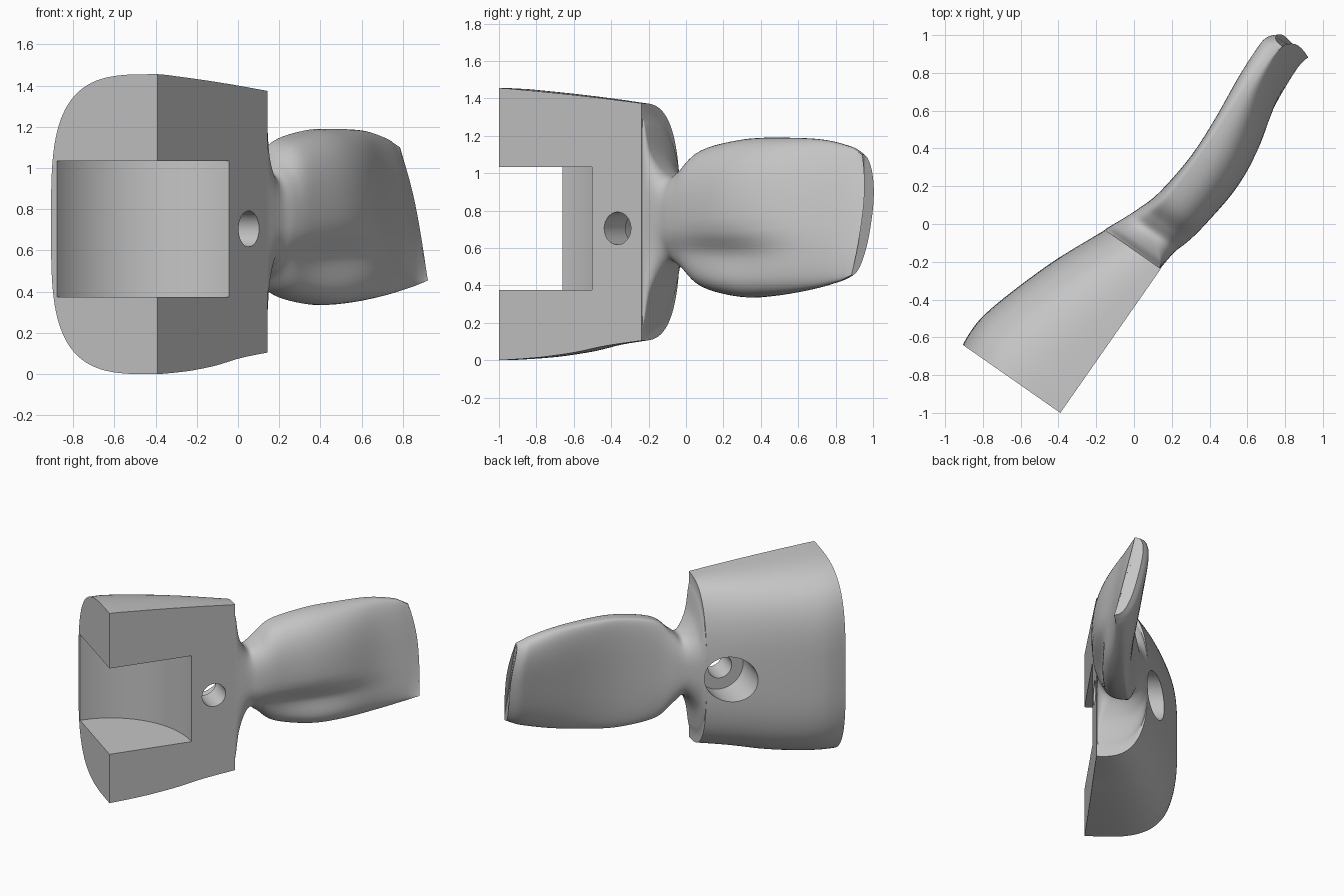
import bpy, bmesh, math
from mathutils import Vector

default = bpy.data.objects.get("Cube")
if default:
    bpy.data.objects.remove(default, do_unlink=True)

grey = bpy.data.materials.new("plain grey")
grey.use_nodes = True
tone = (0.56, 0.56, 0.56, 1)
grey.diffuse_color = tone
grey.node_tree.nodes["Principled BSDF"].inputs["Base Color"].default_value = tone


def spline(rows, steps):
    """Catmull-Rom interpolation through rows of station values."""
    rows = [Vector(r) for r in rows]
    out = []
    for i in range(len(rows) - 1):
        a, b = rows[max(i - 1, 0)], rows[i]
        c, d = rows[i + 1], rows[min(i + 2, len(rows) - 1)]
        for k in range(steps):
            t = k / steps
            out.append((b * 2 + (c - a) * t + (a * 2 - b * 5 + c * 4 - d) * t * t
                        + (b * 3 - a - c * 3 + d) * t ** 3) / 2)
    return out + [rows[-1]]


def power(x, n):
    return math.copysign(abs(x) ** (2 / n), x)


def loft(name, rings):
    """Skin a list of equal closed rings and cap both ends."""
    bm = bmesh.new()
    loops = [[bm.verts.new(p) for p in ring] for ring in rings]
    n = len(loops[0])
    for a, b in zip(loops, loops[1:]):
        for i in range(n):
            j = (i + 1) % n
            bm.faces.new((a[i], a[j], b[j], b[i]))
    bm.faces.new(loops[0])
    bm.faces.new(loops[-1])
    bmesh.ops.recalc_face_normals(bm, faces=bm.faces)
    mesh = bpy.data.meshes.new(name)
    bm.to_mesh(mesh)
    bm.free()
    mesh.materials.append(grey)
    obj = bpy.data.objects.new(name, mesh)
    bpy.context.collection.objects.link(obj)
    return obj


def cylinder(name, radius, start, end, sides=64):
    """Cylinder between two points, used as a cutter."""
    start, end = Vector(start), Vector(end)
    axis = end - start
    bpy.ops.mesh.primitive_cylinder_add(vertices=sides, radius=radius, depth=axis.length,
                                        location=(start + end) / 2,
                                        rotation=axis.to_track_quat('Z', 'Y').to_euler())
    obj = bpy.context.object
    obj.name = name
    obj.hide_render = True
    obj.data.materials.append(grey)
    return obj


def combine(target, tool, operation):
    mod = target.modifiers.new(operation, 'BOOLEAN')
    mod.operation, mod.solver, mod.object = operation, 'EXACT', tool
    bpy.context.view_layer.objects.active = target
    bpy.ops.object.modifier_apply(modifier=mod.name)
    bpy.data.objects.remove(tool, do_unlink=True)


# Clamp body: D-shaped sections; length, depth, bottom, top, squareness
body_stations = [
    (0, .63, 0, 1.455, 3.5), (.08, .636, .004, 1.451, 3.5), (.17, .631, .009, 1.444, 3.45),
    (.3, .601, .019, 1.434, 3.4), (.5, .538, .043, 1.417, 3.3),
    (.7, .464, .078, 1.398, 3.1), (.93, .36, .105, 1.374, 2.8)]


def body_ring(s, count=56):
    u, depth, low, high, n = s
    ring = []
    for i in range(count + 1):
        a = math.pi * i / count
        ring.append((u, depth * power(math.sin(a), n) if 0 < i < count else 0,
                     (low + high) / 2 + (high - low) / 2 * power(math.cos(a), n)))
    return ring


body = loft("clamp_body", [body_ring(s) for s in spline(body_stations, 6)])

# Lever: length, bottom, top, bottom edge, top edge, front middle, back middle
lever_stations = [
    (.88, .16, 1.32, .01, .01, .006, .375), (.93, .18, 1.3, .01, .01, .003, .362),
    (.97, .39, 1.1, .04, .04, 0, .345), (1.05, .525, .985, .12, .12, -.01, .309),
    (1.13, .48, 1.03, .17, .17, -.035, .277), (1.25, .385, 1.13, .18, .18, -.058, .24),
    (1.5, .338, 1.182, .145, .175, -.084, .207), (1.73, .345, 1.19, .11, .175, -.062, .205),
    (2, .38, 1.18, .07, .175, .015, .222), (2.2, .42, 1.145, .035, .165, .055, .224),
    (2.27, .44, 1.12, .015, .155, .07, .212), (2.315, .455, 1.1, 0, .145, .08, .17)]


def lever_ring(s, count=72):
    u, low, high, v_low, v_high, front, back = s
    mid = (v_low + v_high) / 2
    tip = min(max((u - 1.9) / .4, 0), 1)
    grip = math.exp(-((u - 1.5) / .4) ** 2)
    ring = []
    for i in range(count):
        a = math.tau * i / count
        h, w = power(math.cos(a), 2.7), power(math.sin(a), 2.7)
        z = (low + high) / 2 + (high - low) / 2 * h
        spread = .09 if z > .56 else .16
        groove = 1 - .33 * grip * math.exp(-((z - .56) / spread) ** 2)
        offset = (back - mid) * w if w > 0 else (mid - front) * w * groove
        shear = (.05 if h > 0 else .02) * tip * h * h
        ring.append((u - shear, v_low + (v_high - v_low) * (h + 1) / 2 + offset, z))
    return ring


lever = loft("lever", [lever_ring(s) for s in spline(lever_stations, 6)])
combine(body, lever, 'UNION')

# Rounded seat, bolt hole and counterbore
hole_u, hole_z = .773, .705
combine(body, cylinder("seat_cutter", .595, (.012, 0, .375), (.012, 0, 1.033), 96), 'DIFFERENCE')
for name, radius, start in (("hole_cutter", .087, -.2), ("counterbore_cutter", .172, .2)):
    cutter = cylinder(name, radius, (hole_u, start, hole_z), (hole_u, .8, hole_z))
    combine(body, cutter, 'DIFFERENCE')

# Turn into place and shade
body.name = "clamp_with_lever"
body.location = (-.39, -1, 0)
body.rotation_euler.z = math.atan2(.82, .572)
bpy.ops.object.select_all(action='DESELECT')
body.select_set(True)
bpy.context.view_layer.objects.active = body
bpy.ops.object.shade_smooth_by_angle(angle=math.radians(35))
